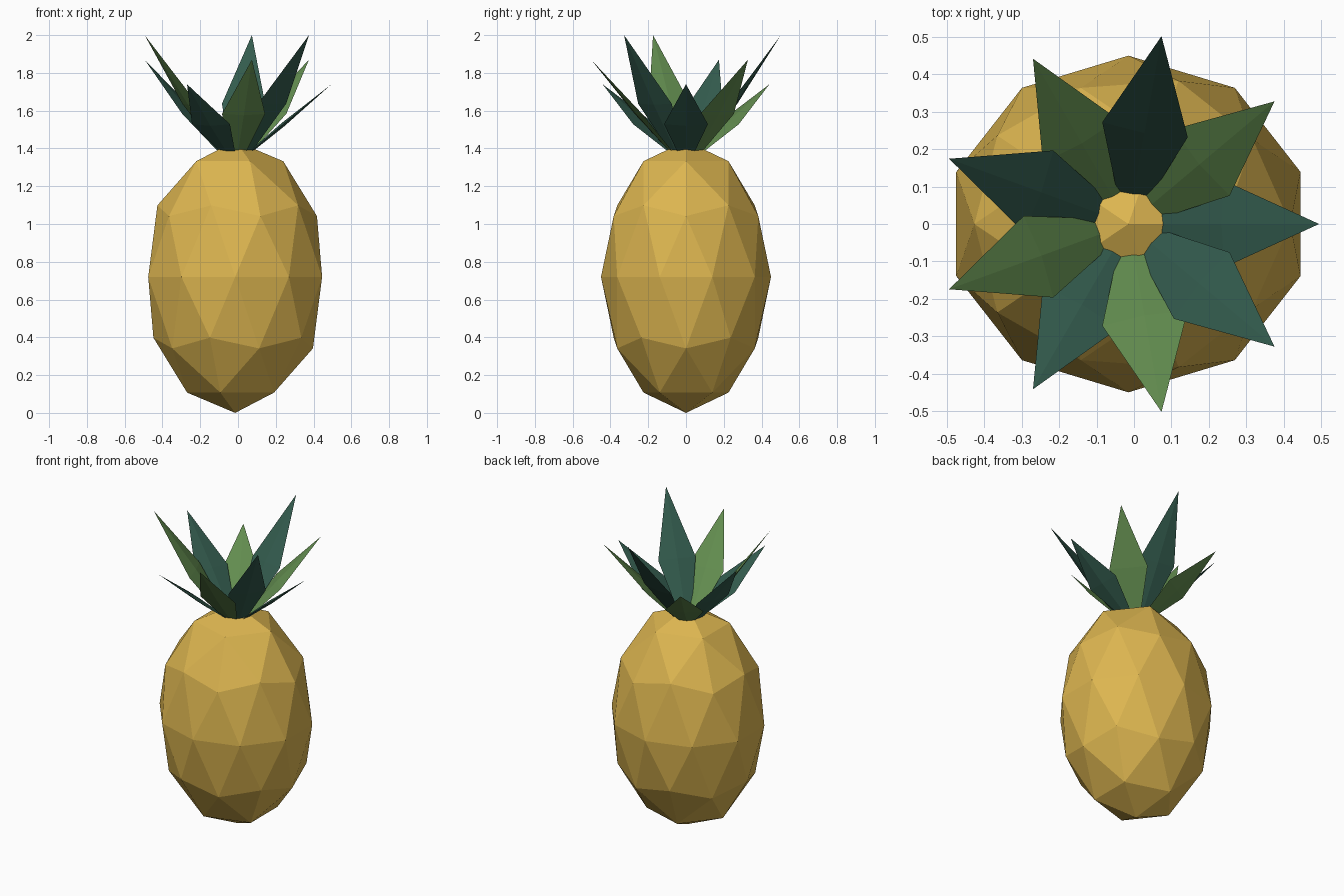
import bpy, bmesh, math
from mathutils import Vector

if "Cube" in bpy.data.objects:
    bpy.data.objects.remove(bpy.data.objects["Cube"])

CX = -0.015  # shared vertical axis of fruit and crown


def material(name, rgb):
    m = bpy.data.materials.new(name)
    m.diffuse_color = (*rgb, 1.0)
    m.use_nodes = True
    m.node_tree.nodes["Principled BSDF"].inputs["Base Color"].default_value = m.diffuse_color
    return m


GOLD = material("golden_skin", (0.72, 0.465, 0.08))
TEAL = material("dark_teal_leaf", (0.033, 0.105, 0.075))
GREEN = material("fresh_green_leaf", (0.122, 0.262, 0.078))


def finish(bm, name, mat):
    bmesh.ops.recalc_face_normals(bm, faces=bm.faces)
    mesh = bpy.data.meshes.new(name)
    bm.to_mesh(mesh)
    bm.free()
    mesh.materials.append(mat)
    obj = bpy.data.objects.new(name, mesh)
    bpy.context.collection.objects.link(obj)
    return obj


# Faceted fruit body: stretched low-poly icosphere
bm = bmesh.new()
bmesh.ops.create_icosphere(bm, subdivisions=2, radius=1.0)
for v in bm.verts:
    v.co = Vector((v.co.x * 0.484 + CX, v.co.y * 0.45, v.co.z * 0.72 + 0.72))
finish(bm, "fruit_body", GOLD)


# Pointed leaf: slim diamond section, widest two fifths of the way up
def leaf(index):
    angle = math.radians(40 * index)
    out = Vector((math.cos(angle), math.sin(angle), 0))
    side = Vector((-out.y, out.x, 0))
    base = Vector((CX, 0, 1.375)) + out * 0.072
    tip = Vector((CX, 0, (1.74, 1.87, 2.0)[index % 3])) + out * 0.51
    normal = (tip - base).normalized().cross(side).normalized()

    bm = bmesh.new()
    rings = []
    for t, half, ridge in ((0.0, 0.042, 0.006), (0.42, 0.116, 0.011)):
        c = base.lerp(tip, t)
        rings.append([bm.verts.new(c + d) for d in
                      (side * half, normal * ridge, -side * half, -normal * ridge)])
    point = bm.verts.new(tip)
    low, wide = rings
    for i in range(4):
        j = (i + 1) % 4
        bm.faces.new((low[i], low[j], wide[j], wide[i]))
        bm.faces.new((wide[i], wide[j], point))
    bm.faces.new(low)
    finish(bm, f"crown_leaf_{index + 1}", GREEN if index % 2 else TEAL)


# Crown: nine leaves in three repeating heights
for k in range(9):
    leaf(k)
